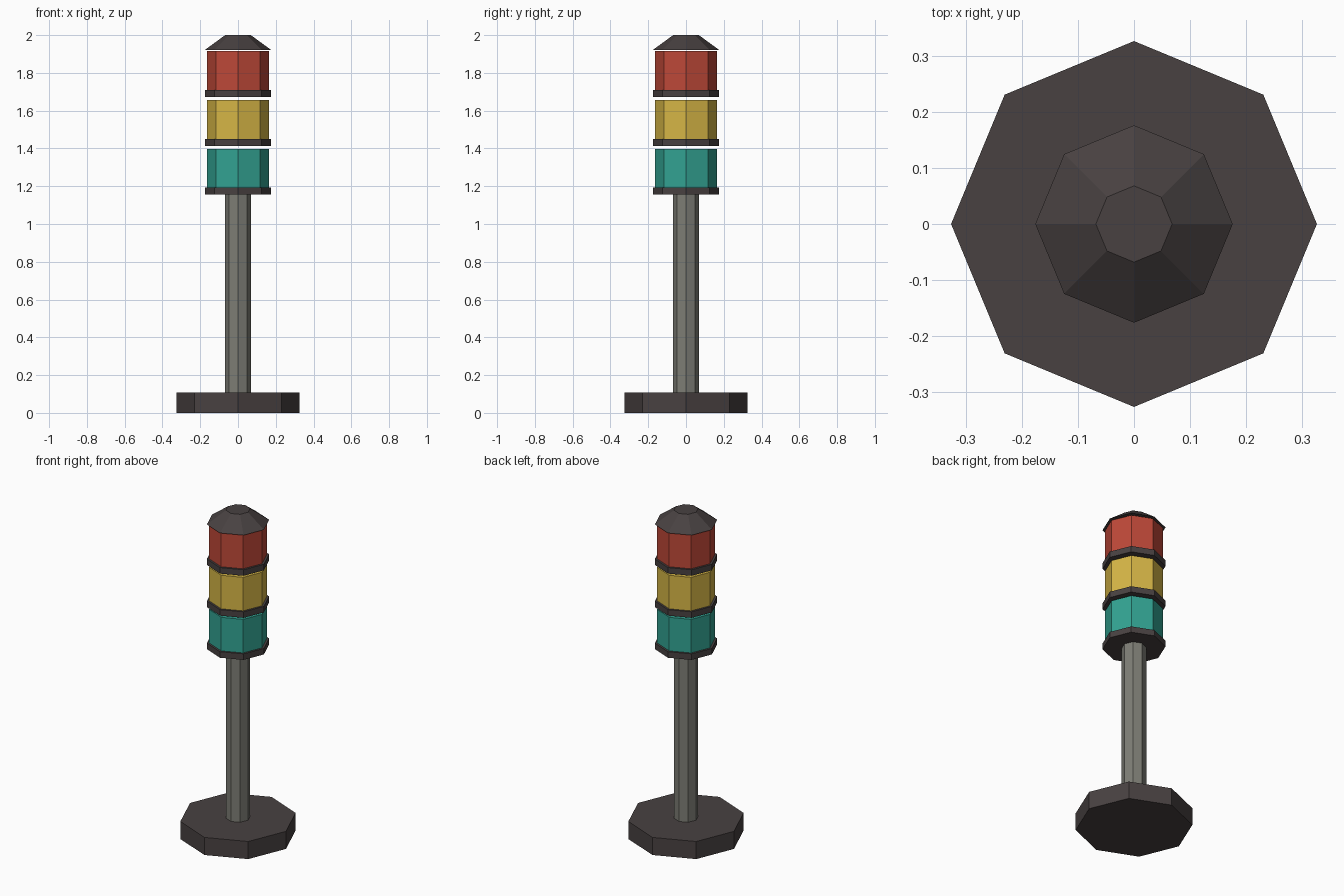
import bpy

cube = bpy.data.objects.get("Cube")
if cube:
    bpy.data.objects.remove(cube, do_unlink=True)


def linear(c):
    c /= 255
    return c / 12.92 if c <= 0.04045 else ((c + 0.055) / 1.055) ** 2.4


def material(name, r, g, b):
    colour = (linear(r), linear(g), linear(b), 1)
    mat = bpy.data.materials.new(name)
    mat.use_nodes = True
    mat.diffuse_color = colour
    bsdf = mat.node_tree.nodes["Principled BSDF"]
    bsdf.inputs["Base Color"].default_value = colour
    bsdf.inputs["Roughness"].default_value = 0.8
    return mat


def octagon(name, bottom, top, radius, mat, top_radius=None):
    """Eight-sided solid with corners on the x and y axes."""
    bpy.ops.mesh.primitive_cone_add(
        vertices=8, radius1=radius,
        radius2=radius if top_radius is None else top_radius,
        depth=top - bottom, location=(0, 0, (bottom + top) / 2))
    obj = bpy.context.object
    obj.name = name
    obj.data.materials.append(mat)
    return obj


dark = material("dark charcoal", 72, 65, 65)
grey = material("warm grey", 125, 125, 117)
lenses = [
    ("green", material("teal green", 50, 163, 146)),
    ("yellow", material("mustard yellow", 214, 182, 70)),
    ("red", material("brick red", 190, 72, 56)),
]

# Base and pole
octagon("base", 0, 0.108, 0.326, dark)
octagon("pole", 0.108, 1.156, 0.069, grey)

# Stacked lights, each a collar with a lens, separated by thin gaps
for i, (name, mat) in enumerate(lenses):
    z = 1.155 + i * 0.2585
    octagon(name + "_collar", z, z + 0.037, 0.176, dark)
    octagon(name + "_lens", z + 0.037, z + 0.243, 0.163, mat)

# Tapered cap
octagon("cap", 1.921, 2.0, 0.176, dark, top_radius=0.068)
